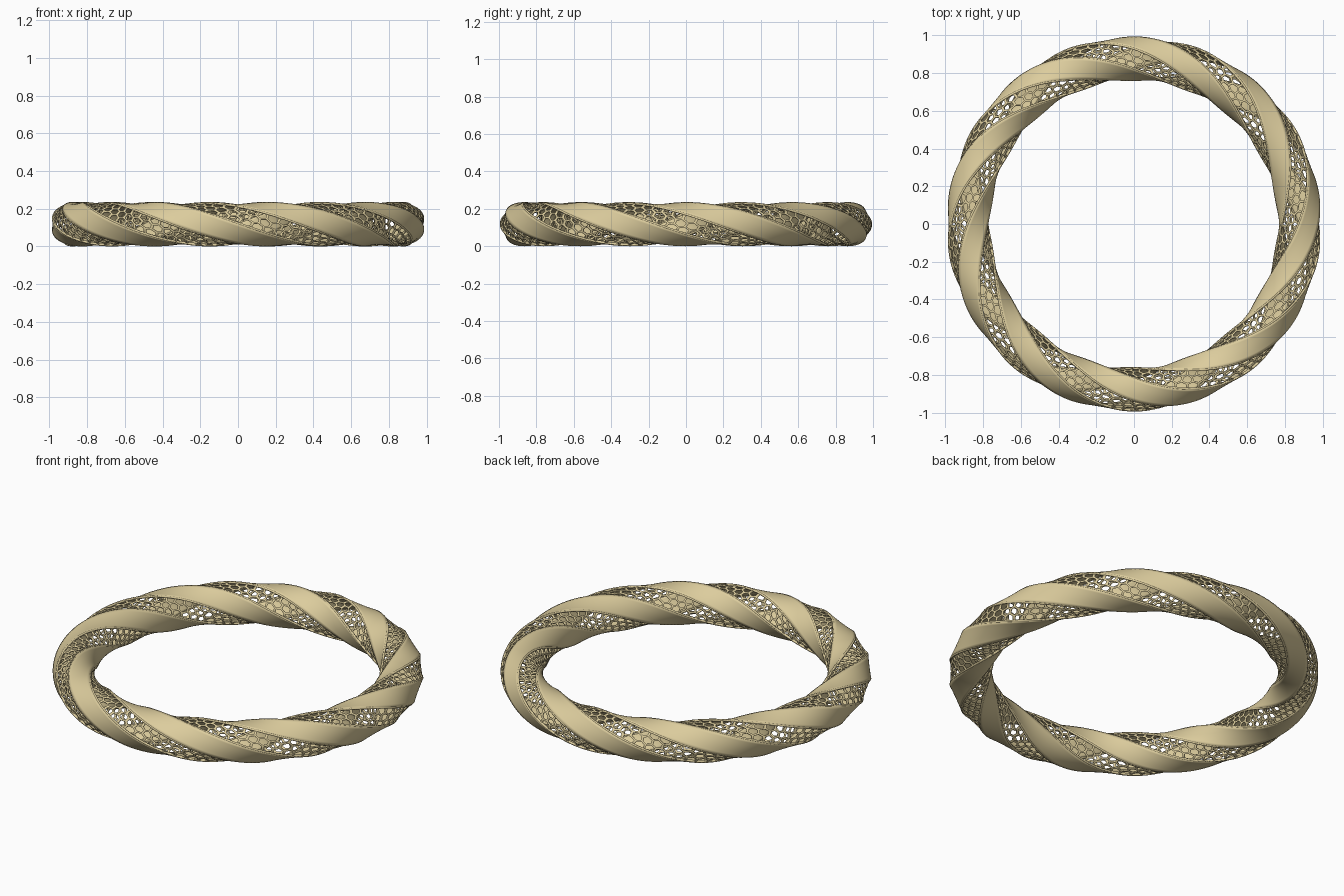
import bpy, math, random

if "Cube" in bpy.data.objects:
    bpy.data.objects.remove(bpy.data.objects["Cube"])

random.seed(4)
R, TUBE, TWIST = 0.877, 0.118, 3          # ring radius, tube radius, full twists
HALF = math.radians(29)                   # half-width of an open band
SOLID_HALF = math.radians(60) - HALF

gold = bpy.data.materials.new("gold")
gold.diffuse_color = (0.72, 0.61, 0.34, 1)
gold.use_nodes = True
gold.node_tree.nodes["Principled BSDF"].inputs["Base Color"].default_value = gold.diffuse_color


def point(theta, centre, d, half, bulge, sink=0.0):
    """Point on the twisted tube: d is the angle from the band centre."""
    chord = math.cos(half) / math.cos(d)
    r = TUBE * (bulge + (1 - bulge) * chord) - sink
    phi = centre + d - TWIST * theta
    rho = R + r * math.cos(phi)
    return (rho * math.cos(theta), rho * math.sin(theta), TUBE + r * math.sin(phi))


def make(name, verts, faces, thickness):
    me = bpy.data.meshes.new(name)
    me.from_pydata(verts, [], faces)
    me.materials.append(gold)
    ob = bpy.data.objects.new(name, me)
    bpy.context.collection.objects.link(ob)
    mod = ob.modifiers.new("thickness", 'SOLIDIFY')
    mod.thickness = thickness
    mod.offset = -1
    bpy.ops.object.select_all(action='DESELECT')
    ob.select_set(True)
    bpy.context.view_layer.objects.active = ob
    bpy.ops.object.shade_smooth_by_angle(angle=math.radians(35))
    return ob


def strip(name, centre, d0, d1, cuts, half, bulge, thickness, n=288):
    """Continuous strip swept once round the ring."""
    verts, faces = [], []
    m = cuts + 1
    for i in range(n):
        for j in range(m):
            verts.append(point(2 * math.pi * i / n, centre, d0 + (d1 - d0) * j / cuts, half, bulge))
    for i in range(n):
        k = (i + 1) % n
        for j in range(cuts):
            faces.append((i * m + j, k * m + j, k * m + j + 1, i * m + j + 1))
    make(name, verts, faces, thickness)


def lattice(name, centre, cols=104, rows=3):
    """Irregular honeycomb: jittered seeds, cells from the triangle centroids."""
    seeds = {}
    for j in range(-1, rows + 1):
        for i in range(cols):
            seeds[i, j] = (random.uniform(-.24, .24) + 0.5 * (j % 2),
                           j + 0.5 + random.uniform(-.22, .22))

    def seed(i, j):
        u, v = seeds[i % cols, j]
        return i + u, v

    verts, faces, index = [], [], {}

    def add(u, v):
        d = (2 * min(max(v / rows, 0), 1) - 1) * HALF
        theta = 2 * math.pi * u / cols + 0.046 * d
        verts.append(point(theta, centre, d, HALF, 0.35, 0.003))
        return len(verts) - 1

    for j in range(rows):
        s = j % 2
        for i in range(cols):
            ring = [(i + 1, j), (i + s, j + 1), (i + s - 1, j + 1),
                    (i - 1, j), (i + s - 1, j - 1), (i + s, j - 1)]
            corners, ids = [], []
            for a, b in zip(ring, ring[1:] + ring[:1]):
                tri = [seed(i, j), seed(*a), seed(*b)]
                c = (sum(p[0] for p in tri) / 3, sum(p[1] for p in tri) / 3)
                c = (c[0], min(max(c[1], 0), rows))
                key = tuple(sorted((p[0] % cols, p[1]) for p in ((i, j), a, b)))
                if key not in index:
                    index[key] = add(*c)
                corners.append(c)
                ids.append(index[key])
            cu = sum(c[0] for c in corners) / 6
            cv = sum(c[1] for c in corners) / 6
            inner = [add(cu + (c[0] - cu) * .78, cv + (c[1] - cv) * .78) for c in corners]
            for a in range(6):
                b = (a + 1) % 6
                faces.append((ids[a], ids[b], inner[b], inner[a]))
    make(name, verts, faces, 0.008)


# Three plain bands, three honeycomb bands and their rims, all twisting together
for k in range(3):
    open_c = math.radians(120 * k)
    strip(f"plain_band_{k+1}", open_c + math.pi / 3, -SOLID_HALF, SOLID_HALF, 8, SOLID_HALF, 0.4, 0.012)
    strip(f"rim_lower_{k+1}", open_c, -HALF, -HALF * 0.84, 1, HALF, 0.35, 0.012)
    strip(f"rim_upper_{k+1}", open_c, HALF * 0.84, HALF, 1, HALF, 0.35, 0.012)
    lattice(f"honeycomb_band_{k+1}", open_c)
